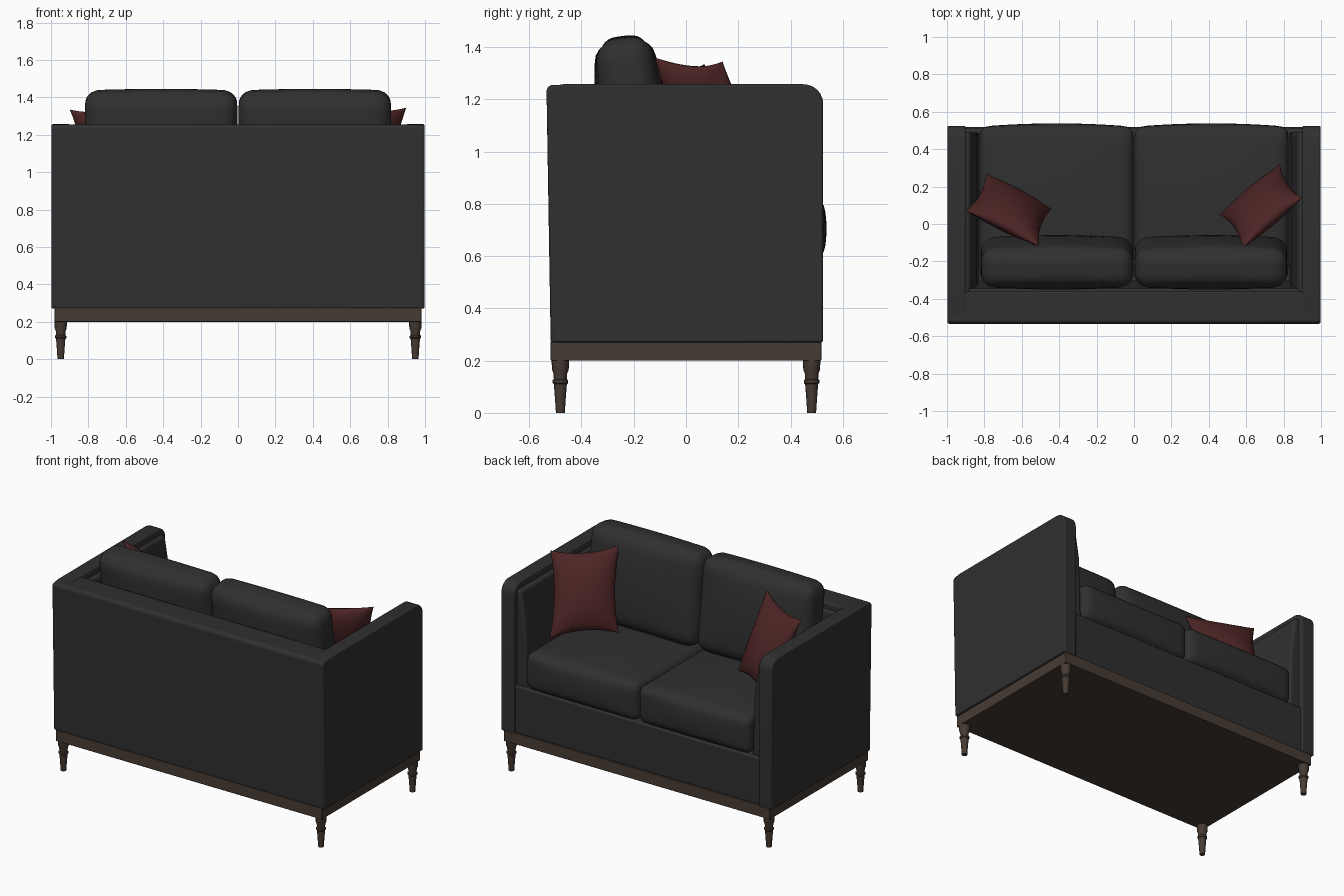
import bpy, bmesh, math
from mathutils import Vector, Matrix

if "Cube" in bpy.data.objects:
    bpy.data.objects.remove(bpy.data.objects["Cube"])


def material(name, rgb):
    m = bpy.data.materials.new(name)
    m.diffuse_color = (*rgb, 1)
    m.use_nodes = True
    m.node_tree.nodes["Principled BSDF"].inputs["Base Color"].default_value = m.diffuse_color
    return m


FABRIC = material("charcoal fabric", (0.029, 0.029, 0.029))
WOOD = material("dark wood", (0.062, 0.044, 0.034))
RED = material("wine red fabric", (0.075, 0.018, 0.018))


def finish(bm, name, mat, bevel=0.0, segments=4, angle=40):
    bmesh.ops.recalc_face_normals(bm, faces=bm.faces)
    me = bpy.data.meshes.new(name)
    bm.to_mesh(me)
    bm.free()
    ob = bpy.data.objects.new(name, me)
    bpy.context.collection.objects.link(ob)
    me.materials.append(mat)
    if bevel:
        b = ob.modifiers.new("soft edges", 'BEVEL')
        b.width, b.segments, b.limit_method = bevel, segments, 'ANGLE'
        b.angle_limit = math.radians(30)
    bpy.ops.object.select_all(action='DESELECT')
    ob.select_set(True)
    bpy.context.view_layer.objects.active = ob
    bpy.ops.object.shade_smooth_by_angle(angle=math.radians(angle))
    return ob


def prism(name, profile, place, a, b, mat, bevel=0.0):
    """Extrude a 2D profile between a and b; place(p, q, t) gives the 3D point."""
    bm = bmesh.new()
    lo = [bm.verts.new(place(p, q, a)) for p, q in profile]
    hi = [bm.verts.new(place(p, q, b)) for p, q in profile]
    n = len(profile)
    bm.faces.new(lo)
    bm.faces.new(hi)
    for i in range(n):
        bm.faces.new((lo[i], lo[(i + 1) % n], hi[(i + 1) % n], hi[i]))
    return finish(bm, name, mat, bevel)


def along_x(p, q, t):
    return (t, p, q)


def along_y(p, q, t):
    return (p, t, q)


def cushion(name, centre, half, r, crown, tilt=0.0):
    """Rounded box whose faces swell by crown (x, y, z amounts)."""
    bm = bmesh.new()
    bmesh.ops.create_cube(bm, size=2)
    bmesh.ops.subdivide_edges(bm, edges=bm.edges[:], cuts=15, use_grid_fill=True)
    half = Vector(half)
    rot = Matrix.Rotation(tilt, 3, 'X')
    for v in bm.verts:
        s = Vector([math.sin(c * math.pi / 2) for c in v.co])
        p = Vector([s[i] * half[i] for i in range(3)])
        core = Vector([max(-half[i] + r, min(half[i] - r, p[i])) for i in range(3)])
        d = p - core
        if d.length > 1e-6:
            p = core + d.normalized() * min(r, r if max(abs(c) for c in s) > 0.999 else d.length)
        for i in range(3):
            j, k = (i + 1) % 3, (i + 2) % 3
            p[i] += s[i] * crown[i] * (1 - s[j] ** 2) * (1 - s[k] ** 2)
        v.co = rot @ p + Vector(centre)
    return finish(bm, name, FABRIC, angle=60)


def pillow(name, tl, tr, bl, br, thick=0.085, n=16):
    """Pinched throw pillow spanned between four corner points."""
    tl, tr, bl, br = map(Vector, (tl, tr, bl, br))
    normal = (tr - tl).cross(bl - tl).normalized()
    bm = bmesh.new()
    for side in (1, -1):
        grid = []
        for j in range(n + 1):
            row = []
            for i in range(n + 1):
                a = math.sin((i / n - 0.5) * math.pi)
                b = math.sin((j / n - 0.5) * math.pi)
                u = 0.5 + 0.5 * a * (1 - 0.12 * (1 - b * b))
                w = 0.5 + 0.5 * b * (1 - 0.12 * (1 - a * a))
                p = tl.lerp(tr, u).lerp(bl.lerp(br, u), w)
                h = thick * (max(0, (1 - a * a) * (1 - b * b))) ** 0.55
                row.append(bm.verts.new(p + normal * side * h))
            grid.append(row)
        for j in range(n):
            for i in range(n):
                bm.faces.new((grid[j][i], grid[j][i + 1], grid[j + 1][i + 1], grid[j + 1][i]))
    bmesh.ops.remove_doubles(bm, verts=bm.verts, dist=0.0005)
    return finish(bm, name, RED, angle=60)


def leg(name, x, y):
    """Turned leg spun from a radius profile."""
    profile = [(0, 0), (0.017, 0), (0.021, 0.06), (0.025, 0.11), (0.030, 0.115), (0.030, 0.125),
               (0.025, 0.13), (0.026, 0.15), (0.032, 0.165), (0.034, 0.21), (0, 0.21)]
    bm = bmesh.new()
    vs = [bm.verts.new((x + r, y, z)) for r, z in profile]
    es = [bm.edges.new(pair) for pair in zip(vs, vs[1:])]
    bmesh.ops.spin(bm, geom=vs + es, cent=(x, y, 0), axis=(0, 0, 1), angle=2 * math.pi, steps=20)
    bmesh.ops.remove_doubles(bm, verts=bm.verts, dist=0.0002)
    finish(bm, name, WOOD)


# Wooden base frame and legs
prism("base_frame", [(-0.518, 0.2), (0.518, 0.2), (0.518, 0.275), (-0.518, 0.275)],
      along_x, -0.98, 0.98, WOOD, 0.004)
for sx, side in ((-1, "left"), (1, "right")):
    for sy, end in ((-1, "back"), (1, "front")):
        leg(f"{end}_{side}_leg", sx * 0.948, sy * 0.481)

# Back panel and its inner lining
prism("back_panel", [(-0.518, 0.27), (-0.36, 0.27), (-0.36, 1.255), (-0.52, 1.255), (-0.534, 1.24)],
      along_x, -0.992, 0.992, FABRIC, 0.014)
prism("back_lining", [(-0.4, 0.5), (-0.3, 0.5), (-0.345, 1.215), (-0.4, 1.215)],
      along_x, -0.89, 0.89, FABRIC, 0.015)

# Arms with a rounded front top corner, plus sloped inner linings
corner = [(0.45 + 0.075 * math.cos(t * math.pi / 12), 1.183 + 0.075 * math.sin(t * math.pi / 12))
          for t in range(7)]
arm = [(-0.515, 0.27), (0.525, 0.27)] + corner + [(-0.47, 1.258), (-0.52, 1.25), (-0.534, 1.238)]
for s, side in ((-1, "left"), (1, "right")):
    prism(f"{side}_arm", arm, along_x, s * 0.9, s * 0.997, FABRIC, 0.016)
    prism(f"{side}_arm_lining",
          [(s * 0.93, 0.5), (s * 0.825, 0.5), (s * 0.84, 1.0), (s * 0.875, 1.215), (s * 0.93, 1.215)],
          along_y, -0.4, 0.49, FABRIC, 0.02)

# Front rail and seat deck
prism("front_rail", [(-0.4, 0.27), (0.51, 0.27), (0.51, 0.585), (-0.4, 0.585)],
      along_x, -0.91, 0.91, FABRIC, 0.012)

# Seat and back cushions
for s, side in ((-1, "left"), (1, "right")):
    cushion(f"{side}_seat_cushion", (s * 0.414, 0.11, 0.705), (0.412, 0.41, 0.125), 0.05,
            (0.0, 0.018, 0.025))
    cushion(f"{side}_back_cushion", (s * 0.411, -0.205, 1.13), (0.408, 0.105, 0.305), 0.075,
            (0.0, 0.03, 0.01), math.radians(7))

# Throw pillows leaning into both corners
pillow("right_throw_pillow", (0.90, 0.14, 1.345), (0.58, -0.13, 1.365),
       (0.78, 0.32, 0.86), (0.46, 0.05, 0.88))
pillow("left_throw_pillow", (-0.51, -0.12, 1.36), (-0.90, 0.07, 1.335),
       (-0.44, 0.08, 0.88), (-0.79, 0.27, 0.86))
